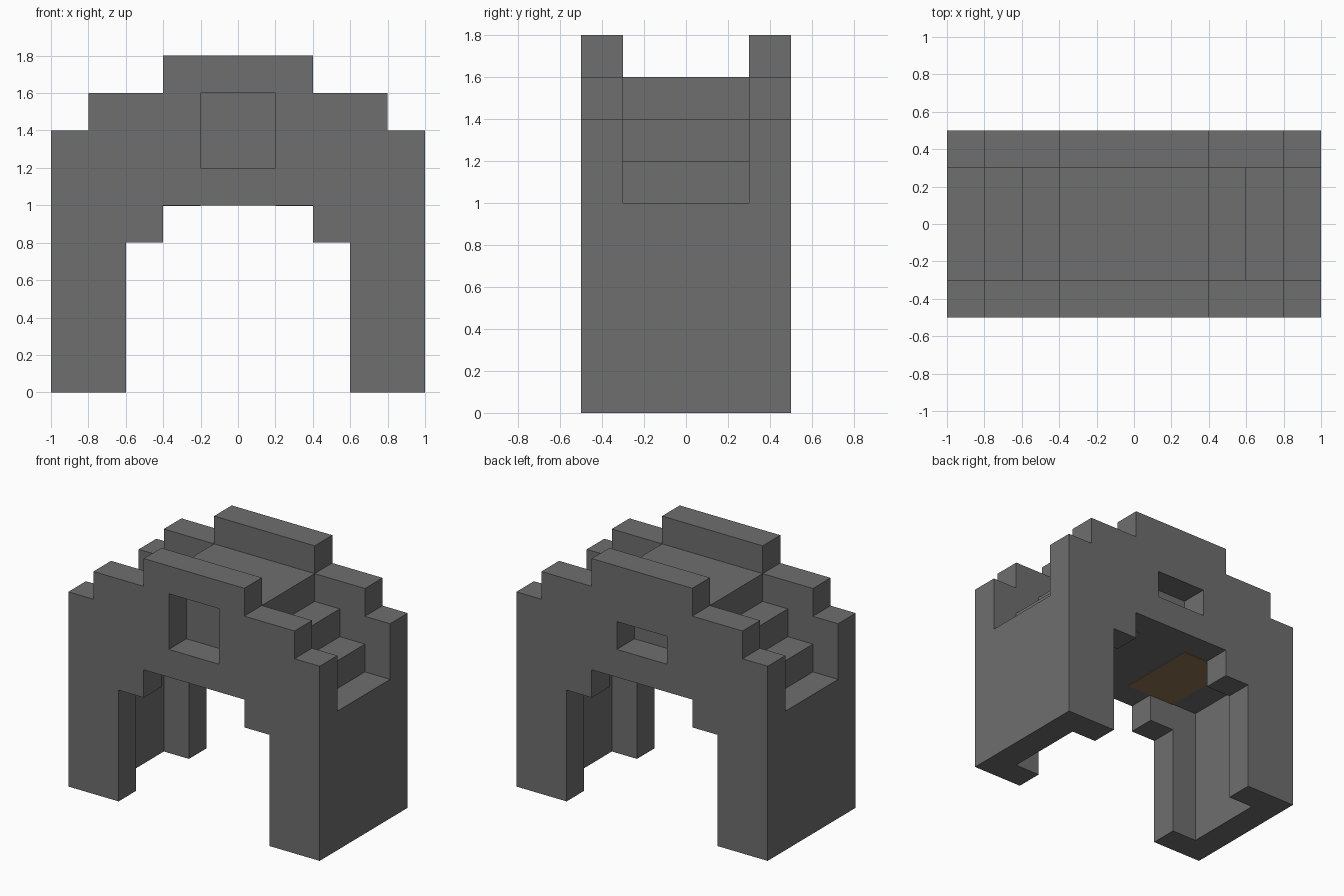
import bpy
import bmesh
from math import pi

cube = bpy.data.objects.get("Cube")
if cube:
    bpy.data.objects.remove(cube, do_unlink=True)


def material(name, rgb):
    mat = bpy.data.materials.new(name)
    mat.use_nodes = True
    color = (*rgb, 1)
    mat.diffuse_color = color
    mat.node_tree.nodes["Principled BSDF"].inputs["Base Color"].default_value = color
    return mat


stone = material("dark grey stone", (0.156, 0.156, 0.156))
wood = material("brown wood", (0.267, 0.168, 0.082))


def mirrored(half):
    """Close a right-hand (x, z) outline with its mirror image."""
    return half + [(-x, z) for x, z in reversed(half)]


def rect(x0, x1, z0, z1):
    return [(x0, z0), (x1, z0), (x1, z1), (x0, z1)]


def slab(name, outlines, y, depth, mat):
    """Extrude flat (x, z) outlines along y; later outlines become holes."""
    curve = bpy.data.curves.new(name, "CURVE")
    curve.dimensions = "2D"
    curve.fill_mode = "BOTH"
    curve.extrude = depth / 2
    for outline in outlines:
        spline = curve.splines.new("POLY")
        spline.points.add(len(outline) - 1)
        for point, (x, z) in zip(spline.points, outline):
            point.co = (x, z, 0, 1)
        spline.use_cyclic_u = True
    helper = bpy.data.objects.new(name + "_outline", curve)
    bpy.context.collection.objects.link(helper)
    bpy.context.view_layer.update()
    evaluated = helper.evaluated_get(bpy.context.evaluated_depsgraph_get())
    mesh = bpy.data.meshes.new_from_object(evaluated)
    bpy.data.objects.remove(helper, do_unlink=True)

    # Weld the caps to the sides and dissolve the flat fill
    bm = bmesh.new()
    bm.from_mesh(mesh)
    bmesh.ops.remove_doubles(bm, verts=bm.verts, dist=0.0005)
    bmesh.ops.recalc_face_normals(bm, faces=bm.faces)
    for face in bm.faces:
        face.smooth = False
        face.material_index = 0
    bm.to_mesh(mesh)
    bm.free()

    mesh.materials.clear()
    mesh.materials.append(mat)
    obj = bpy.data.objects.new(name, mesh)
    obj.rotation_euler.x = pi / 2
    obj.location.y = y
    bpy.context.collection.objects.link(obj)
    return obj


# Stepped arch walls, each with a window recess
arch = mirrored([(0.4, 1.0), (0.4, 0.8), (0.6, 0.8), (0.6, 0), (1, 0),
                 (1, 1.4), (0.8, 1.4), (0.8, 1.6), (0.4, 1.6), (0.4, 1.8)])
slab("front_wall", [arch, rect(-0.2, 0.2, 1.2, 1.6)], -0.4, 0.2, stone)
slab("back_wall", [arch, rect(-0.2, 0.2, 1.2, 1.4)], 0.4, 0.2, stone)

# Stepped roof sunk between the walls
roof = mirrored([(0.8, 1.0), (0.8, 1.2), (0.6, 1.2), (0.6, 1.4),
                 (0.4, 1.4), (0.4, 1.6)])
slab("stepped_roof", [roof], 0, 0.6, stone)

# Side walls and ceiling panels
for side, s in (("left", 1), ("right", -1)):
    x0, x1 = sorted((0.8 * s, s))
    slab(side + "_side_wall", [rect(x0, x1, 0, 1.0)], 0, 0.6, stone)
    x0, x1 = sorted((0.2 * s, 0.6 * s))
    slab(side + "_ceiling_panel", [rect(x0, x1, 0.996, 1.0)], 0, 0.6, wood)
